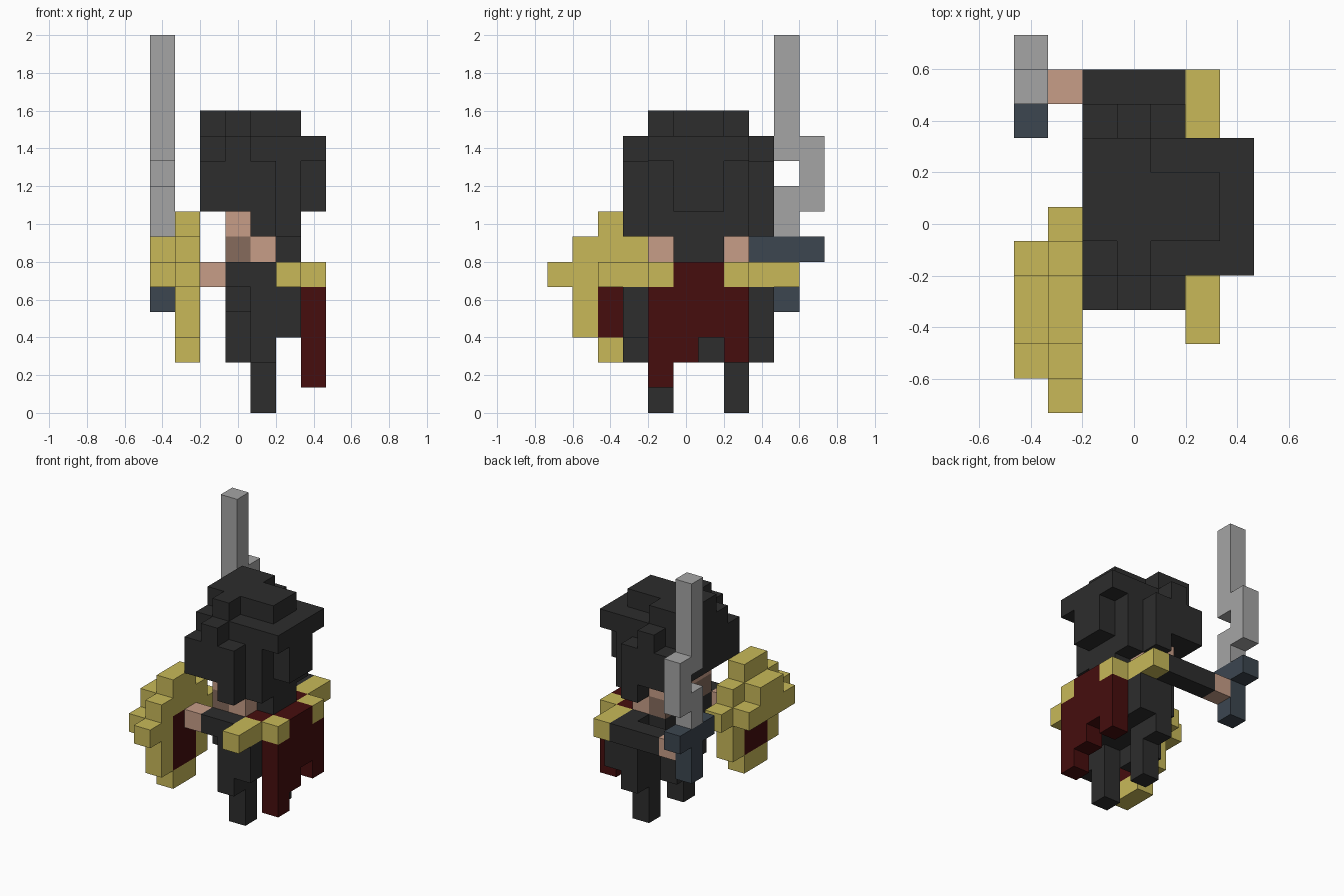
import bpy, bmesh
from mathutils import Vector

if "Cube" in bpy.data.objects:
    bpy.data.objects.remove(bpy.data.objects["Cube"])

U = 2 / 15                       # edge of one cube
ORIGIN = Vector((-3.5 * U, -5.5 * U, 0))


def material(name, hex_rgb):
    rgb = [int(hex_rgb[i:i + 2], 16) / 255 for i in (0, 2, 4)]
    lin = [c / 12.92 if c <= 0.04045 else ((c + 0.055) / 1.055) ** 2.4 for c in rgb]
    m = bpy.data.materials.new(name)
    m.diffuse_color = (*lin, 1)
    m.use_nodes = True
    m.node_tree.nodes["Principled BSDF"].inputs["Base Color"].default_value = m.diffuse_color
    return m


black = material("charcoal", "2d2d2d")
skin = material("skin", "c79d87")
brown = material("stubble_brown", "866b5c")
gold = material("gold", "c8b959")
red = material("dark_red", "460d0d")
steel = material("steel_grey", "a5a5a5")
blue = material("slate_blue", "3c4650")

cells = {}                       # cube position -> part name
colours = {}                     # part name -> material


def box(part, mat, x, y, z, mirror=False):
    """Fill inclusive cube ranges; mirror repeats them on the other body side."""
    colours[part] = mat
    sides = [y, (11 - y[1], 11 - y[0])] if mirror else [y]
    for s in sides:
        for i in range(x[0], x[1] + 1):
            for j in range(s[0], s[1] + 1):
                for k in range(z[0], z[1] + 1):
                    cells[i, j, k] = part


# Legs, coat and torso
box("legs", black, (4, 4), (4, 4), (0, 2), True)
box("torso", black, (3, 5), (4, 7), (4, 5))
box("torso", black, (4, 5), (4, 7), (3, 3))
box("tabard", black, (3, 3), (5, 6), (2, 3))
box("coat_sides", black, (4, 4), (3, 3), (2, 4), True)
box("coat_sides", black, (5, 5), (3, 3), (3, 4), True)

# Arms and hands
box("shield_arm", black, (3, 4), (3, 3), (5, 5))
box("shield_hand", skin, (2, 2), (3, 3), (5, 5))
box("sword_arm", black, (2, 4), (9, 9), (5, 5))
box("sword_arm", black, (4, 4), (8, 8), (5, 5))
box("sword_hand", skin, (1, 1), (9, 9), (5, 5))

# Cape with ragged hem and gold shoulder trim
box("cape", red, (5, 5), (4, 7), (5, 5))
box("cape", red, (6, 6), (5, 6), (5, 5))
for j, hem in zip(range(4, 8), (1, 2, 3, 2)):
    box("cape", red, (6, 6), (j, j), (hem, 4))
box("shoulder_trim", gold, (5, 5), (2, 3), (5, 5), True)
box("shoulder_trim", gold, (6, 6), (4, 4), (5, 5), True)

# Face
box("face", skin, (3, 4), (4, 7), (6, 7))
box("jaw", brown, (3, 3), (4, 7), (6, 6))

# Hair: main mass, side locks, back and crown
box("hair", black, (2, 5), (4, 7), (8, 10))
box("hair", black, (5, 5), (4, 7), (7, 7))
box("hair", black, (5, 5), (5, 6), (6, 6))
box("hair", black, (2, 2), (3, 3), (8, 9), True)
box("hair", black, (3, 3), (3, 3), (8, 10), True)
box("hair", black, (4, 4), (3, 3), (7, 9), True)
box("hair", black, (6, 6), (5, 6), (8, 10))
box("hair", black, (6, 6), (4, 4), (10, 10), True)
box("hair", black, (2, 2), (5, 7), (11, 11))
box("hair", black, (3, 3), (4, 7), (11, 11))
box("hair", black, (4, 5), (5, 6), (11, 11))

# Shield: gold rim, raised boss, red field
box("shield_rim", gold, (1, 1), (0, 5), (5, 5))
box("shield_rim", gold, (1, 1), (1, 4), (3, 6))
box("shield_rim", gold, (1, 1), (2, 3), (2, 7))
box("shield_field", red, (1, 1), (2, 3), (3, 5))
box("shield_boss", gold, (0, 0), (1, 4), (5, 5))
box("shield_boss", gold, (0, 0), (2, 3), (6, 6))

# Sword: hilt, guard and notched blade
box("sword_hilt", blue, (0, 0), (9, 9), (4, 5))
box("sword_guard", blue, (0, 0), (8, 10), (6, 6))
box("sword_blade", steel, (0, 0), (9, 9), (7, 8))
box("sword_blade", steel, (0, 0), (9, 9), (10, 14))
box("sword_blade", steel, (0, 0), (10, 10), (8, 10))

# Turn every part into a mesh of its exposed cube faces
for part, mat in colours.items():
    bm = bmesh.new()
    for cell in [c for c, p in cells.items() if p == part]:
        centre = ORIGIN + (Vector(cell) + Vector((0.5, 0.5, 0.5))) * U
        for axis in range(3):
            for sign in (-1, 1):
                near = list(cell)
                near[axis] += sign
                if tuple(near) in cells:
                    continue
                n, a, b = Vector(), Vector(), Vector()
                n[axis] = sign
                a[(axis + 1) % 3] = 1
                b[(axis + 2) % 3] = sign
                bm.faces.new([bm.verts.new(centre + (n + a * s + b * t) * U / 2)
                              for s, t in ((-1, -1), (1, -1), (1, 1), (-1, 1))])
    bmesh.ops.remove_doubles(bm, verts=bm.verts, dist=1e-4)
    mesh = bpy.data.meshes.new(part)
    bm.to_mesh(mesh)
    bm.free()
    mesh.materials.append(mat)
    bpy.context.collection.objects.link(bpy.data.objects.new(part, mesh))
